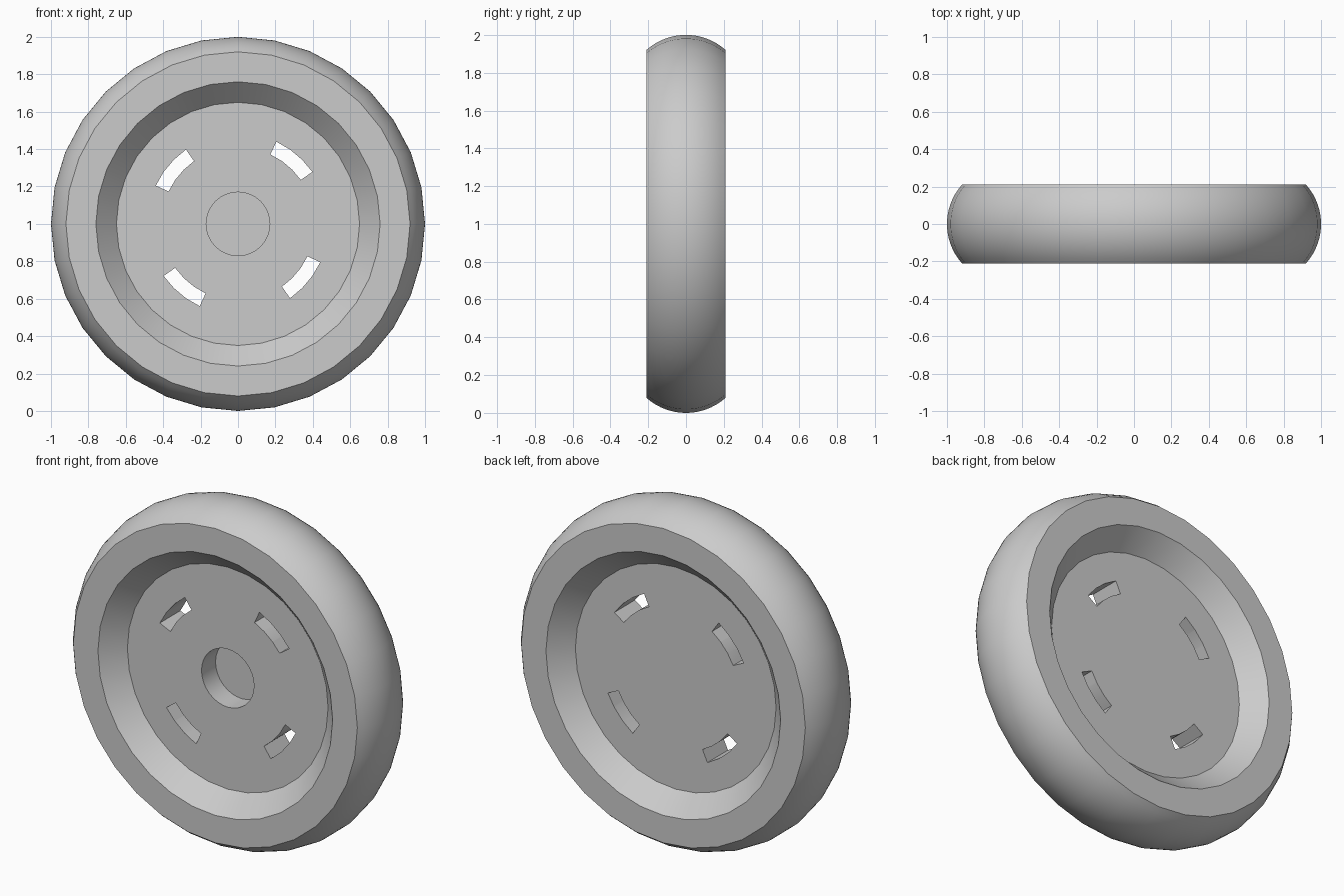
import bpy, bmesh
from math import sin, cos, radians, sqrt, tau
from mathutils import Vector

if "Cube" in bpy.data.objects:
    bpy.data.objects.remove(bpy.data.objects["Cube"])

SEGMENTS = 32
HALF_WIDTH = 0.21
FLOOR = 0.095        # half thickness of the central disc
FACE_RADIUS = 0.92
CENTRE = Vector((0, 0, 1))

grey = bpy.data.materials.new("plain grey")
grey.use_nodes = True
colour = (0.6, 0.6, 0.6, 1)
grey.diffuse_color = colour
grey.node_tree.nodes["Principled BSDF"].inputs["Base Color"].default_value = colour


def make_object(name, bm):
    bmesh.ops.recalc_face_normals(bm, faces=bm.faces)
    mesh = bpy.data.meshes.new(name)
    bm.to_mesh(mesh)
    bm.free()
    mesh.materials.append(grey)
    obj = bpy.data.objects.new(name, mesh)
    bpy.context.collection.objects.link(obj)
    obj.location = CENTRE
    return obj


def lathe(name, profile):
    """Turn (radius, y) points around the y axis."""
    bm = bmesh.new()
    verts = [bm.verts.new((r, y, 0)) for r, y in profile]
    edges = [bm.edges.new(pair) for pair in zip(verts, verts[1:])]
    bmesh.ops.spin(bm, geom=verts + edges, cent=(0, 0, 0), axis=(0, 1, 0),
                   angle=tau, steps=SEGMENTS, use_merge=False)
    bmesh.ops.remove_doubles(bm, verts=bm.verts, dist=0.0005)
    return make_object(name, bm)


def slot_cutters(name, inner, outer, start, span, steps=3):
    """Four curved blocks spaced evenly around the axle."""
    bm = bmesh.new()
    for quarter in range(4):
        angles = [radians(start + 90 * quarter + span * i / steps)
                  for i in range(steps + 1)]
        outline = [(outer, a) for a in angles] + [(inner, a) for a in reversed(angles)]
        face = bm.faces.new([bm.verts.new((r * cos(a), -0.3, r * sin(a)))
                             for r, a in outline])
        new = bmesh.ops.extrude_face_region(bm, geom=[face])["geom"]
        bmesh.ops.translate(bm, vec=(0, 0.6, 0),
                            verts=[g for g in new if isinstance(g, bmesh.types.BMVert)])
    return make_object(name, bm)


# Rounded tread: a circular arc from one side face to the other
bulge = 1 - FACE_RADIUS
arc_radius = (HALF_WIDTH ** 2 + bulge ** 2) / (2 * bulge)
tread = []
for i in range(17):
    y = -HALF_WIDTH + 2 * HALF_WIDTH * i / 16
    tread.append((1 - arc_radius + sqrt(arc_radius ** 2 - y * y), y))

# Wheel section: blind axle hole in front, sloped recesses on both sides
front = [(0, 0.035), (0.17, 0.035), (0.17, -FLOOR), (0.65, -FLOOR), (0.76, -HALF_WIDTH)]
back = [(0.76, HALF_WIDTH), (0.65, FLOOR), (0, FLOOR)]
wheel = lathe("wheel", front + tread + back)

# Four slots right through the disc
cutter = slot_cutters("slot_cutter", 0.41, 0.485, 35, 30)
cutter.hide_render = True
cut = wheel.modifiers.new("slots", "BOOLEAN")
cut.operation = "DIFFERENCE"
cut.solver = "EXACT"
cut.object = cutter

bpy.ops.object.select_all(action="DESELECT")
bpy.context.view_layer.objects.active = wheel
wheel.select_set(True)
bpy.ops.object.modifier_apply(modifier=cut.name)
bpy.data.objects.remove(cutter)
bpy.ops.object.shade_smooth_by_angle(angle=radians(30))
